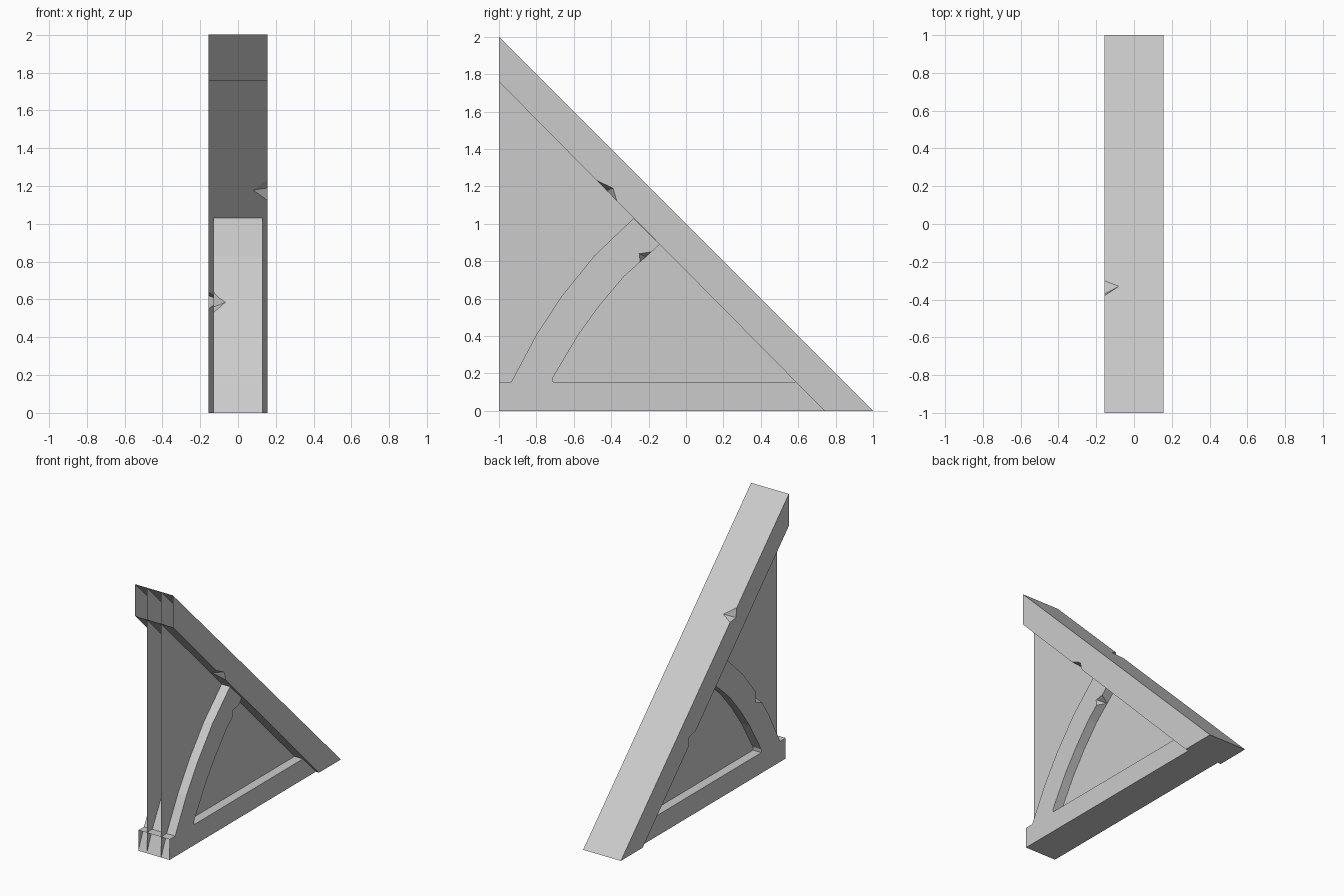
import bpy, bmesh
from mathutils import Vector

cube = bpy.data.objects.get("Cube")
if cube:
    bpy.data.objects.remove(cube, do_unlink=True)

grey = bpy.data.materials.new("plain_grey")
grey.use_nodes = True
grey.diffuse_color = (0.6, 0.6, 0.6, 1)
grey.node_tree.nodes["Principled BSDF"].inputs["Base Color"].default_value = (0.6, 0.6, 0.6, 1)


def add_object(name, bm):
    bmesh.ops.recalc_face_normals(bm, faces=bm.faces)
    mesh = bpy.data.meshes.new(name)
    bm.to_mesh(mesh)
    bm.free()
    obj = bpy.data.objects.new(name, mesh)
    bpy.context.collection.objects.link(obj)
    mesh.materials.append(grey)
    return obj


def slab(name, profile, half_width):
    """Extrude a (y, z) side profile evenly across x."""
    bm = bmesh.new()
    face = bm.faces.new([bm.verts.new((-half_width, y, z)) for y, z in profile])
    new = bmesh.ops.extrude_face_region(bm, geom=[face])["geom"]
    verts = [v for v in new if isinstance(v, bmesh.types.BMVert)]
    bmesh.ops.translate(bm, verts=verts, vec=(2 * half_width, 0, 0))
    return add_object(name, bm)


def chip(obj, a, b, side, face):
    """Cut a splinter out of edge a-b, reaching to points on both adjoining faces."""
    pts = [Vector(p) for p in (a, b, side, face)]
    mid = (pts[0] + pts[1]) / 2
    pts.append(mid - 0.4 * (pts[2] + pts[3] - 2 * mid))
    bm = bmesh.new()
    for p in pts:
        bm.verts.new(p)
    bmesh.ops.convex_hull(bm, input=bm.verts)
    cutter = add_object("chip_cutter", bm)
    cutter.hide_render = True
    mod = obj.modifiers.new("chip", 'BOOLEAN')
    mod.operation, mod.solver, mod.object = 'DIFFERENCE', 'EXACT', cutter
    bpy.context.view_layer.objects.active = obj
    bpy.ops.object.modifier_apply(modifier=mod.name)
    bpy.data.objects.remove(cutter, do_unlink=True)


def open_front(obj):
    """Leave the wall side open."""
    bm = bmesh.new()
    bm.from_mesh(obj.data)
    ends = [f for f in bm.faces if f.calc_center_median().y < -0.995]
    bmesh.ops.delete(bm, geom=ends, context='FACES')
    bm.to_mesh(obj.data)
    bm.free()


def under(y):
    """Height of the sloping beam's underside."""
    return 0.748 - 1.0115 * y


W, B = 0.157, 0.13  # half widths of beam and of base / brace

# Sloping beam with chipped edges
beam = slab("sloping_beam", [(-1, 2), (1, 0), (0.74, 0), (-1, 1.76)], W)
chip(beam, (W, -0.48, under(-0.48)), (W, -0.37, under(-0.37)),
     (W, -0.39, 1.19), (0.08, -0.425, under(-0.425)))
chip(beam, (-W, 0.107, under(0.107)), (-W, 0.196, under(0.196)),
     (-W, 0.19, 0.62), (-0.09, 0.15, under(0.15)))
chip(beam, (-W, -0.38, 1.38), (-W, -0.30, 1.30),
     (-W, -0.37, 1.31), (-0.08, -0.33, 1.33))

# Horizontal base rail
base = slab("base_rail", [(-1, 0), (-1, 0.155), (0.587, 0.155), (0.74, 0)], B)

# Curved brace: outer curve up, inner curve down
outer = [(-1, 0), (-0.934, 0.155), (-0.8, 0.407), (-0.667, 0.61), (-0.49, 0.83), (-0.28, 1.03)]
inner = [(-0.14, 0.89), (-0.33, 0.72), (-0.463, 0.562), (-0.575, 0.407), (-0.71, 0.18), (-0.72, 0)]
brace = slab("curved_brace", outer + inner, B)
chip(brace, (B, -0.185, 0.85), (B, -0.245, 0.796), (B, -0.25, 0.84), (0.06, -0.215, 0.823))
chip(brace, (-B, -0.643, 0.64), (-B, -0.72, 0.53), (-B, -0.64, 0.56), (-0.065, -0.683, 0.585))

# Thin triangular panel filling the frame
panel = slab("infill_panel", [(-1, 0), (-1, 2), (1, 0)], 0.06)

for part in (beam, base, panel):
    open_front(part)
